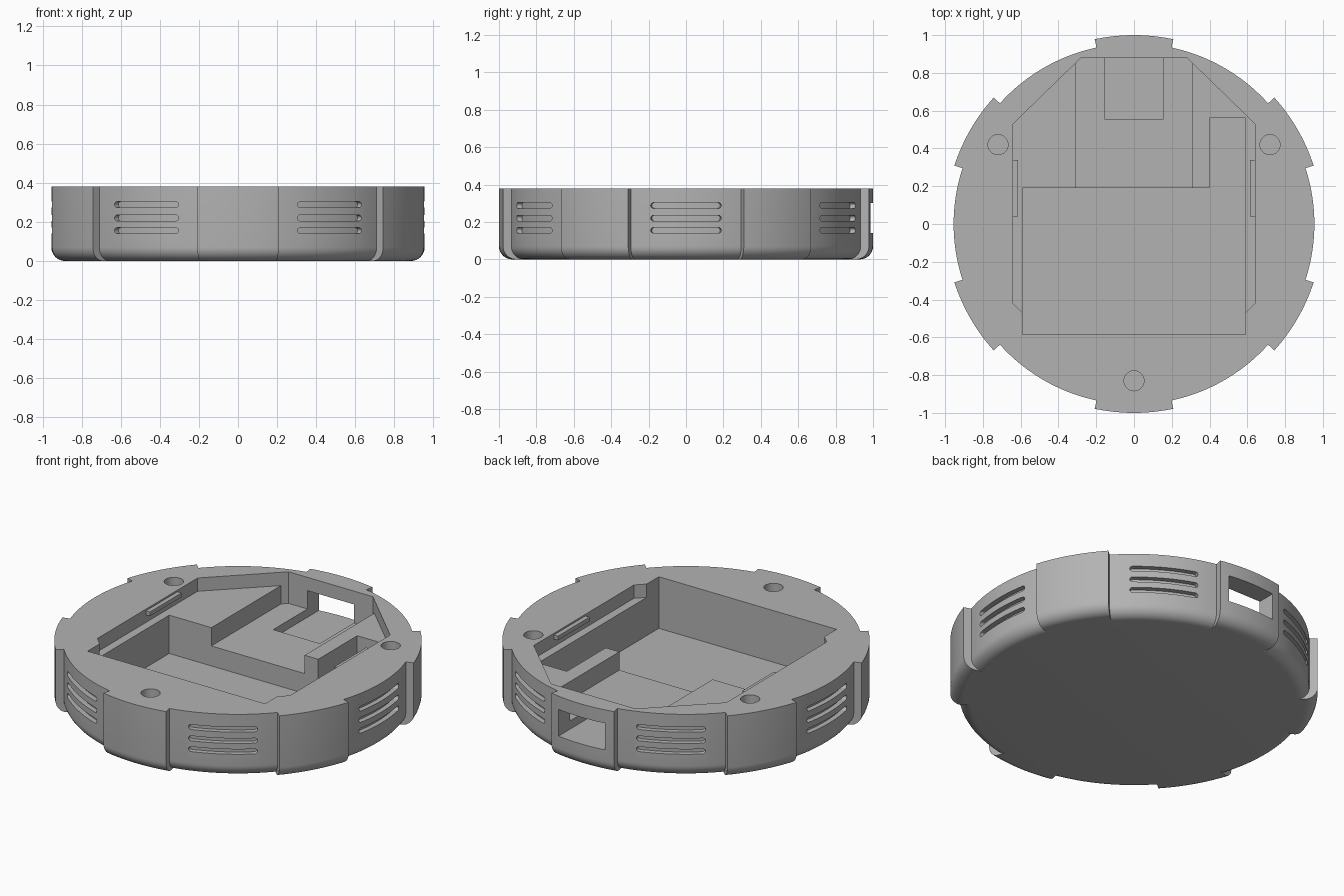
import bpy, bmesh
from math import sin, cos, pi, radians, asin, sqrt

if "Cube" in bpy.data.objects:
    bpy.data.objects.remove(bpy.data.objects["Cube"])

H = 0.38                      # total height
R_IN, R_OUT = 0.955, 1.0      # recessed and raised rim radius
FILLET = 0.07

grey = bpy.data.materials.new("plain grey")
grey.diffuse_color = (0.45, 0.45, 0.45, 1)
grey.use_nodes = True
grey.node_tree.nodes["Principled BSDF"].inputs["Base Color"].default_value = grey.diffuse_color


def make(name, bm):
    bmesh.ops.recalc_face_normals(bm, faces=bm.faces[:])
    me = bpy.data.meshes.new(name)
    bm.to_mesh(me)
    bm.free()
    me.materials.append(grey)
    ob = bpy.data.objects.new(name, me)
    bpy.context.collection.objects.link(ob)
    return ob


def prism(name, pts, z0, z1):
    bm = bmesh.new()
    lo = [bm.verts.new((x, y, z0)) for x, y in pts]
    hi = [bm.verts.new((x, y, z1)) for x, y in pts]
    bm.faces.new(lo)
    bm.faces.new(hi)
    n = len(pts)
    for i in range(n):
        j = (i + 1) % n
        bm.faces.new((lo[i], lo[j], hi[j], hi[i]))
    return make(name, bm)


def box(x0, x1, y0, y1):
    return [(x0, y0), (x1, y0), (x1, y1), (x0, y1)]


def mirrored(half):
    return half + [(-x, y) for x, y in reversed(half)]


# Round body: rim alternates between raised pads and recessed panels
outline = []
for k in range(6):
    c = 30 + 60 * k
    outline += [(c - 12 + 2 * i, R_OUT) for i in range(13)]
    outline += [(c + 12 + 2 * i, R_IN) for i in range(19)]
profile = [(FILLET * (1 - sin(t * pi / 16)), FILLET * (1 - cos(t * pi / 16)))
           for t in range(9)] + [(0, H)]
bm = bmesh.new()
rings = [[bm.verts.new(((r - inset) * cos(radians(a)), (r - inset) * sin(radians(a)), z))
          for a, r in outline] for inset, z in profile]
n = len(outline)
for lo, hi in zip(rings, rings[1:]):
    for i in range(n):
        j = (i + 1) % n
        bm.faces.new((lo[i], lo[j], hi[j], hi[i]))
bm.faces.new(rings[0])
bm.faces.new(rings[-1])
body = make("round_base", bm)

# Pocket cutters: shallow ledge, board channel, deep bay, connector window
cutters = [
    prism("ledge_cutter", mirrored([(0.59, -0.47), (0.64, -0.42), (0.64, 0.53), (0.28, 0.88)]),
          0.30, 0.6),
    prism("channel_cutter", mirrored([(0.31, 0.1), (0.31, 0.85), (0.28, 0.88)]), 0.19, 0.55),
    prism("bay_cutter", [(-0.59, -0.585), (0.59, -0.585), (0.59, 0.56), (0.4, 0.56),
                         (0.4, 0.19), (-0.59, 0.19)], 0.07, 0.5),
    prism("window_cutter", box(-0.155, 0.155, 0.555, 1.2), 0.14, 0.30),
]

# Screw holes
for x, y in ((0, -0.83), (0.72, 0.42), (-0.72, 0.42)):
    circle = [(x + 0.053 * cos(2 * pi * i / 32), y + 0.053 * sin(2 * pi * i / 32))
              for i in range(32)]
    cutters.append(prism("hole_cutter", circle, 0.1, 0.5))

# Curved grooves with round ends, three on each recessed panel
bm = bmesh.new()
half, rad = 0.19 / R_IN, 0.015
ends = [-half + rad / R_IN * (1 - cos(t * pi / 8)) for t in range(5)]
angles = ends + [-half + 2 * half * i / 12 for i in range(1, 12)] + [-a for a in reversed(ends)]
for k in range(6):
    for zc in (0.155, 0.22, 0.288):
        cols = []
        for a in angles:
            d = min(1, (half - abs(a)) * R_IN / rad)
            h = max(rad * sqrt(max(0, 1 - (1 - d) ** 2)), 0.001)
            t = a + k * pi / 3
            cols.append([bm.verts.new((r * cos(t), r * sin(t), zc + s * h))
                         for r, s in ((0.925, -1), (1.05, -1), (1.05, 1), (0.925, 1))])
        for p, q in zip(cols, cols[1:]):
            for i in range(4):
                j = (i + 1) % 4
                bm.faces.new((p[i], p[j], q[j], q[i]))
        bm.faces.new(cols[0])
        bm.faces.new(cols[-1])
cutters.append(make("groove_cutter", bm))

bpy.context.view_layer.objects.active = body
body.select_set(True)
for c in cutters:
    c.hide_render = True
    m = body.modifiers.new("cut", 'BOOLEAN')
    m.operation = 'DIFFERENCE'
    m.solver = 'EXACT'
    m.object = c
    bpy.ops.object.modifier_apply(modifier=m.name)
for c in cutters:
    bpy.data.objects.remove(c)
bpy.ops.object.shade_smooth_by_angle(angle=radians(30))

# Small snap ridges on both pocket side walls
for side, s in (("left", -1), ("right", 1)):
    prism("snap_ridge_" + side, box(s * 0.613, s * 0.65, 0.04, 0.34), 0.345, 0.37)
